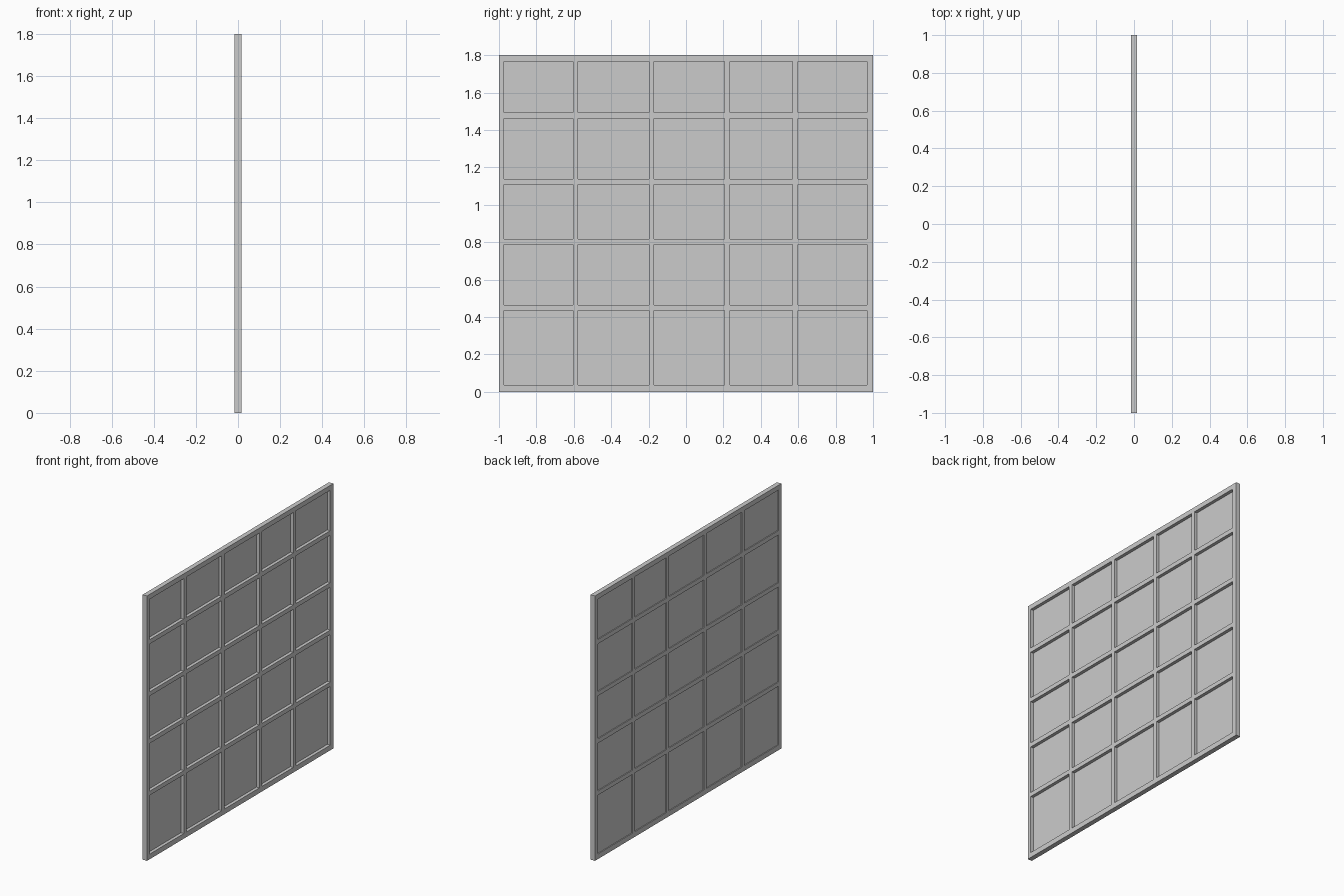
import bpy, bmesh

if "Cube" in bpy.data.objects:
    bpy.data.objects.remove(bpy.data.objects["Cube"])

HALF = 0.0163                      # half the frame depth
# Alternating bar / opening edges
Y = [-1.0, -0.972, -0.605, -0.577, -0.198, -0.170, 0.206, 0.234, 0.570, 0.598, 0.967, 1.0]
Z = [0.0, 0.035, 0.434, 0.463, 0.787, 0.817, 1.109, 1.138, 1.462, 1.492, 1.767, 1.8]


def slab(name, keep, x0, x1):
    """Extrude the chosen cells of the Y/Z grid from x0 to x1."""
    bm = bmesh.new()
    grid = [[bm.verts.new((x0, y, z)) for z in Z] for y in Y]
    for i in range(len(Y) - 1):
        for j in range(len(Z) - 1):
            if keep(i, j):
                bm.faces.new((grid[i][j], grid[i + 1][j],
                              grid[i + 1][j + 1], grid[i][j + 1]))
    bmesh.ops.delete(bm, geom=[v for v in bm.verts if not v.link_faces], context='VERTS')
    ext = bmesh.ops.extrude_face_region(bm, geom=bm.faces[:], use_keep_orig=True)
    moved = [g for g in ext['geom'] if isinstance(g, bmesh.types.BMVert)]
    bmesh.ops.translate(bm, verts=moved, vec=(x1 - x0, 0, 0))
    bmesh.ops.recalc_face_normals(bm, faces=bm.faces[:])
    mesh = bpy.data.meshes.new(name)
    bm.to_mesh(mesh)
    bm.free()
    obj = bpy.data.objects.new(name, mesh)
    bpy.context.collection.objects.link(obj)
    return obj


def is_opening(i, j):
    return i % 2 == 1 and j % 2 == 1


# Outer frame and crossing bars, one continuous lattice
slab("window_lattice", lambda i, j: not is_opening(i, j), -HALF, HALF)

# Panes, set close to the -x side
slab("window_panes", is_opening, -0.0105, -0.0055)
